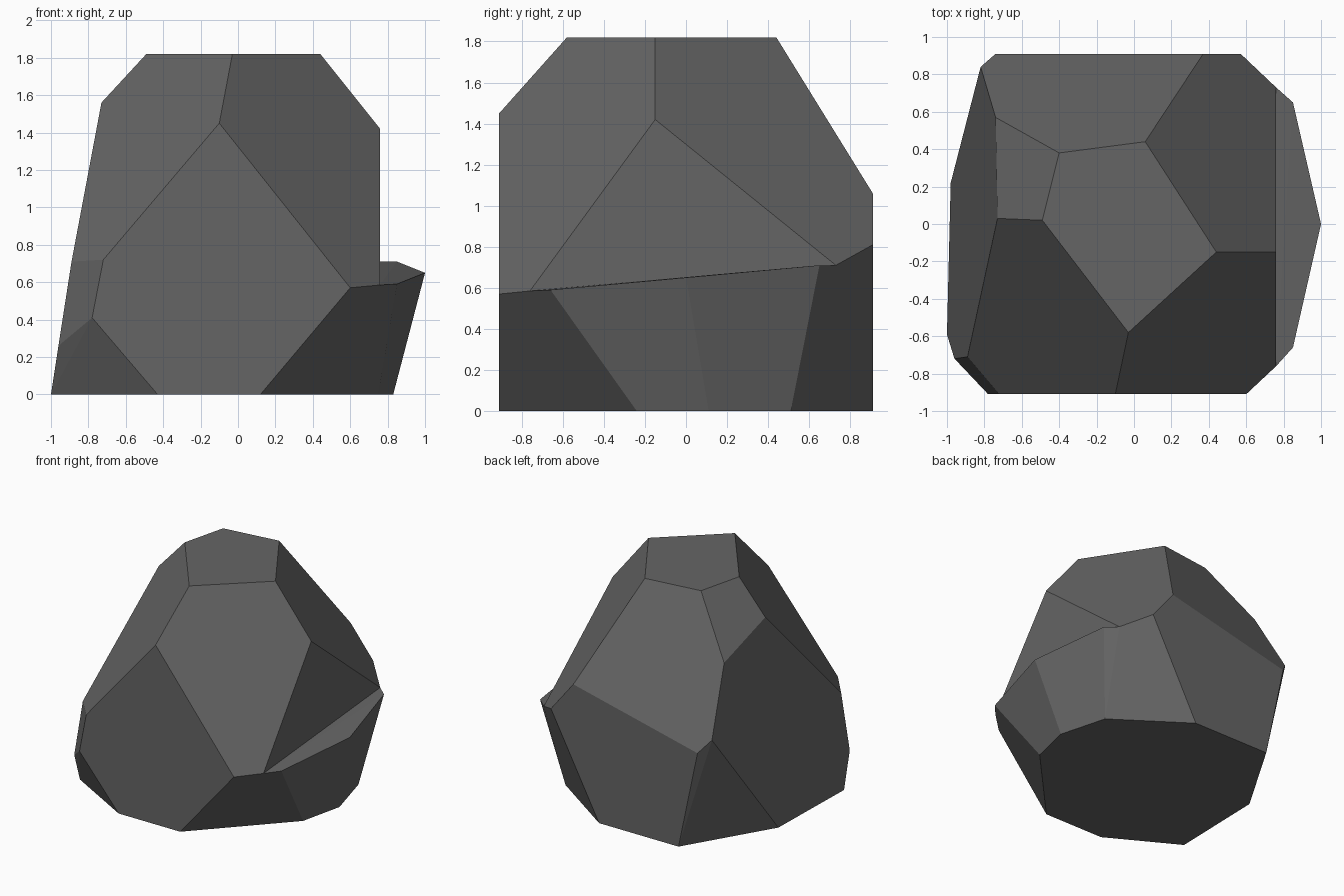
import bpy, bmesh, math

if "Cube" in bpy.data.objects:
    bpy.data.objects.remove(bpy.data.objects["Cube"])

# Corners of the chipped boulder, grouped by zone (x, y, z)
TOP = [(-.40, .38, 1.82), (.06, .44, 1.82), (.44, -.15, 1.82),
       (-.03, -.58, 1.82), (-.49, .02, 1.82)]
MIDDLE = [(-.10, -.91, 1.45), (.60, -.91, .57), (-.78, -.91, .41), (-.72, -.91, .72),
          (-.89, -.71, .71), (-.96, -.72, .26), (-.73, .03, 1.56), (-.74, .57, 1.40),
          (-.82, .84, .90), (-.74, .91, .80), (.37, .91, 1.06), (.57, .91, .81),
          (.76, -.15, 1.42)]
BASE = [(.12, -.91, 0), (-.43, -.91, 0), (-1, -.59, 0), (-.98, .22, 0),
        (-.57, .91, 0), (.14, .91, 0)]
# Seam where the ledge joins the main body, and the ledge's outer corners
SEAM = [(.76, -.76, .585), (.76, .73, .71), (.72, .51, 0), (.75, -.24, 0)]
LEDGE = [(.85, -.66, .59), (1, 0, .65), (.85, .65, .71), (.83, .11, 0)]


def add_hull(bm, points):
    """Add a convex chunk, left open across the seam."""
    verts = [bm.verts.new(p) for p in points + SEAM]
    seam = set(verts[-len(SEAM):])
    bmesh.ops.convex_hull(bm, input=verts)
    inner = [f for f in bm.faces if set(f.verts) <= seam]
    bmesh.ops.delete(bm, geom=inner, context='FACES')


# Main body and right-hand ledge, welded along the seam
bm = bmesh.new()
add_hull(bm, TOP + MIDDLE + BASE)
add_hull(bm, LEDGE)
bmesh.ops.remove_doubles(bm, verts=bm.verts[:], dist=0.001)
bmesh.ops.delete(bm, geom=[e for e in bm.edges if not e.link_faces], context='EDGES')
bmesh.ops.delete(bm, geom=[v for v in bm.verts if not v.link_faces], context='VERTS')
bmesh.ops.dissolve_limit(bm, angle_limit=math.radians(3),
                         verts=bm.verts[:], edges=bm.edges[:])
bmesh.ops.recalc_face_normals(bm, faces=bm.faces[:])

mesh = bpy.data.meshes.new("boulder")
bm.to_mesh(mesh)
bm.free()

# Single stone colour
stone = bpy.data.materials.new("dark grey stone")
stone.diffuse_color = (0.13, 0.13, 0.13, 1)
stone.use_nodes = True
stone.node_tree.nodes["Principled BSDF"].inputs["Base Color"].default_value = stone.diffuse_color
mesh.materials.append(stone)
bpy.context.collection.objects.link(bpy.data.objects.new("boulder", mesh))
